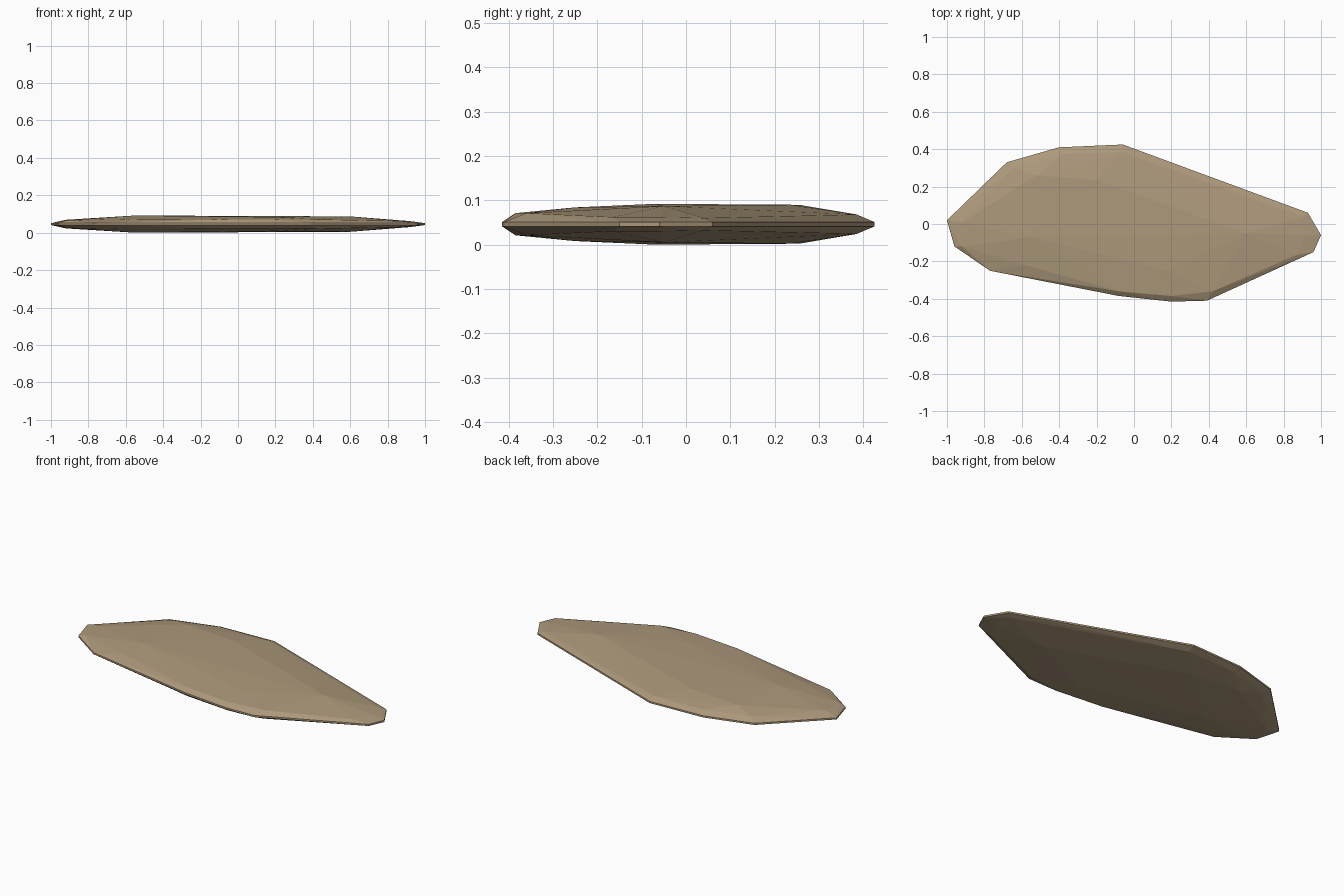
import bpy
import bmesh
import math

cube = bpy.data.objects.get("Cube")
if cube:
    bpy.data.objects.remove(cube, do_unlink=True)

MID = 0.049  # height of the rim's centre line

# Stone material
stone = bpy.data.materials.new("tan stone")
stone.use_nodes = True
tan = (0.42, 0.32, 0.20, 1)
stone.diffuse_color = tan
stone.node_tree.nodes["Principled BSDF"].inputs["Base Color"].default_value = tan

# Rim outline, counter-clockwise from the pointed end
rim = [(-1, .02), (-.96, -.12), (-.77, -.25), (-.08, -.385), (.2, -.415), (.39, -.41),
       (.96, -.15), (1, -.06), (.93, .06), (-.06, .425), (-.4, .41), (-.68, .33)]

# Bevelled shoulder and broad crown: x, y, height above the centre line
shoulder = [(-.92, .01, .023), (-.92, -.12, .019), (-.58, -.22, .027), (-.08, -.36, .025),
            (.2, -.385, .025), (.42, -.36, .025), (.87, -.165, .016), (.92, -.06, .016),
            (.9, .04, .014), (-.06, .385, .022), (-.38, .375, .023), (-.64, .3, .023)]
crown = [(-.55, -.07, .046), (-.52, .26, .043), (-.2, .235, .044), (.6, -.05, .041),
         (.17, -.25, .038)]

# Mirror every layer about the rim and wrap one faceted shell around it
bm = bmesh.new()
for side in (1, -1):
    for x, y in rim:
        bm.verts.new((x, y, MID + side * .005))
    for x, y, h in shoulder + crown:
        bm.verts.new((x, y, MID + side * h))
hull = bmesh.ops.convex_hull(bm, input=bm.verts[:])
bmesh.ops.delete(bm, geom=[v for v in bm.verts if not v.link_faces], context='VERTS')
bmesh.ops.dissolve_limit(bm, angle_limit=math.radians(0.4), verts=bm.verts[:], edges=bm.edges[:])
bmesh.ops.recalc_face_normals(bm, faces=bm.faces[:])

# Stand the shell on the ground
low = min(v.co.z for v in bm.verts)
bmesh.ops.translate(bm, verts=bm.verts[:], vec=(0, 0, -low))

mesh = bpy.data.meshes.new("flat_stone")
bm.to_mesh(mesh)
bm.free()
mesh.materials.append(stone)
bpy.context.scene.collection.objects.link(bpy.data.objects.new("flat_stone", mesh))
